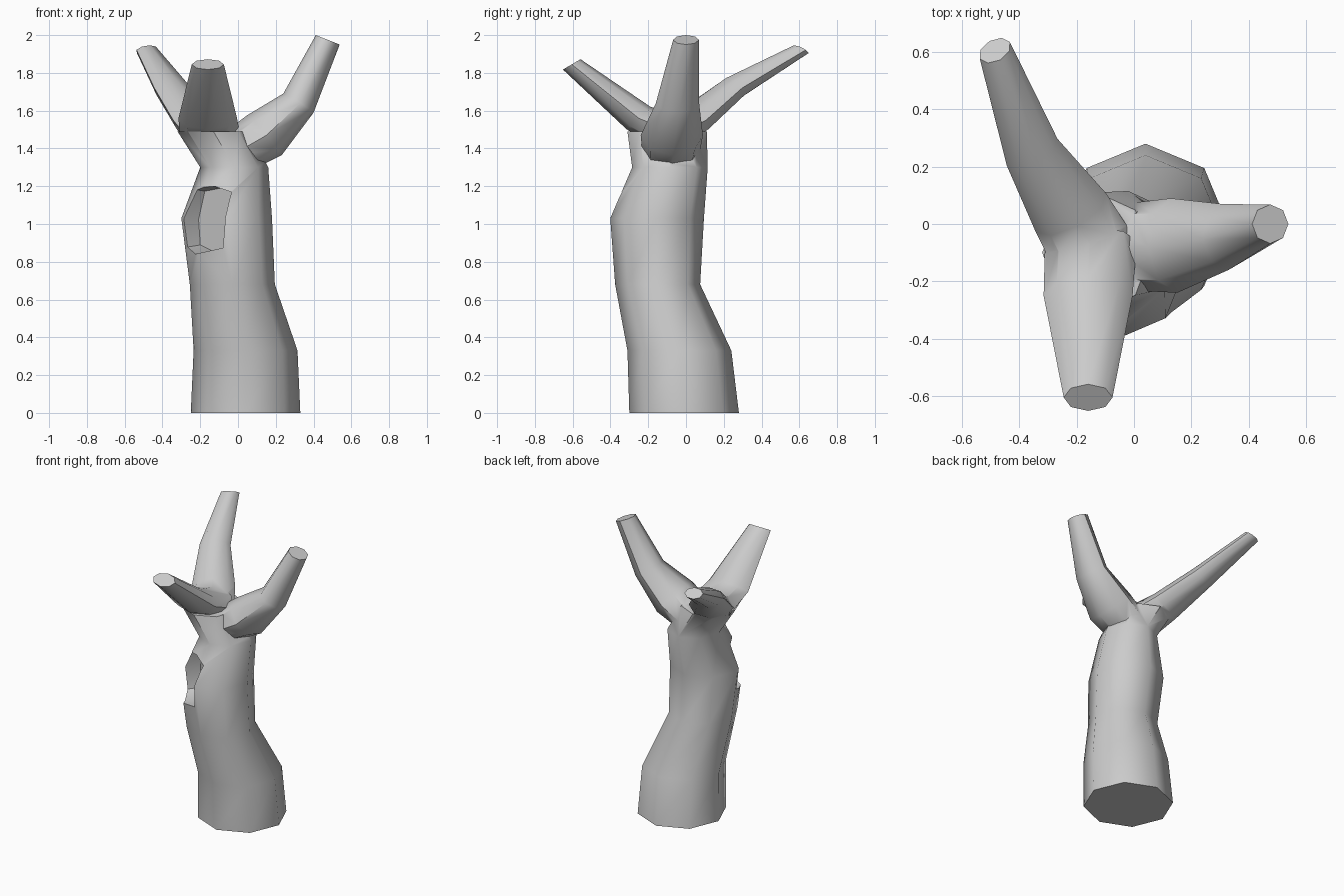
import bpy, bmesh, math
from mathutils import Vector

if "Cube" in bpy.data.objects:
    bpy.data.objects.remove(bpy.data.objects["Cube"])

N = 8


def loft(name, rings):
    """Eight-sided tube; each ring is (centre, normal, half width, half thickness)."""
    bm = bmesh.new()
    loops = []
    for c, n, a, b in rings:
        n = Vector(n).normalized()
        side = Vector((0, 0, 1)).cross(n)
        side = side.normalized() if side.length > 0.01 else Vector((1, 0, 0))
        up = n.cross(side)
        loops.append([bm.verts.new(Vector(c) + side * a * math.cos(t) + up * b * math.sin(t))
                      for t in (2 * math.pi * i / N for i in range(N))])
    for lo, hi in zip(loops, loops[1:]):
        for i in range(N):
            j = (i + 1) % N
            bm.faces.new((lo[i], lo[j], hi[j], hi[i]))
    bm.faces.new(loops[0][::-1])
    bm.faces.new(loops[-1])
    bmesh.ops.recalc_face_normals(bm, faces=bm.faces)
    me = bpy.data.meshes.new(name)
    bm.to_mesh(me)
    bm.free()
    ob = bpy.data.objects.new(name, me)
    bpy.context.collection.objects.link(ob)
    return ob


def boolean(target, other, op):
    m = target.modifiers.new(op.title(), 'BOOLEAN')
    m.operation, m.object, m.solver = op, other, 'EXACT'
    bpy.context.view_layer.objects.active = target
    bpy.ops.object.modifier_apply(modifier=m.name)
    bpy.data.objects.remove(other)


# Bent trunk
Z = (0, 0, 1)
trunk = loft("tree_trunk", [
    ((0.04, -0.01, 0.0), Z, 0.29, 0.29),
    ((0.04, -0.035, 0.33), Z, 0.275, 0.275),
    ((-0.03, -0.15, 0.68), Z, 0.225, 0.225),
    ((-0.06, -0.153, 1.03), Z, 0.24, 0.248),
    ((-0.02, -0.085, 1.30), Z, 0.18, 0.20),
    ((-0.13, -0.10, 1.49), Z, 0.19, 0.21)])

# Three tapering branches
right_branch = loft("right_branch", [
    ((-0.04, -0.08, 1.36), (0.75, 0, 0.65), 0.15, 0.12),
    ((0.14, -0.075, 1.47), (0.75, 0.05, 0.65), 0.165, 0.14),
    ((0.32, -0.045, 1.64), (0.53, 0.05, 0.85), 0.115, 0.095),
    ((0.475, 0.0, 1.975), (0.37, 0, 0.93), 0.068, 0.068)])
back_branch = loft("back_branch", [
    ((-0.14, -0.10, 1.47), (-0.3, 0.7, 0.45), 0.15, 0.11),
    ((-0.22, 0.04, 1.55), (-0.35, 0.65, 0.6), 0.14, 0.085),
    ((-0.355, 0.25, 1.72), (-0.4, 0.75, 0.7), 0.10, 0.068),
    ((-0.485, 0.605, 1.922), (-0.25, 0.45, 0.8), 0.06, 0.045)])
front_branch = loft("front_branch", [
    ((-0.15, -0.06, 1.48), (0, -0.8, 0.4), 0.16, 0.11),
    ((-0.16, -0.25, 1.56), (0, -0.68, 0.73), 0.155, 0.087),
    ((-0.16, -0.605, 1.845), (0, -0.5, 0.85), 0.085, 0.054)])
for branch in (right_branch, back_branch, front_branch):
    boolean(trunk, branch, 'UNION')

# Hollow on the front left of the trunk
d = Vector((-1, -1, 0)).normalized()
t = Vector((1, -1, 0)).normalized()
core = Vector((-0.06, -0.153, 1.025)) + t * 0.015


def hollow_outline(depth, s):
    pts = [(-0.165, 0), (-0.15, -0.16), (-0.05, -0.195), (0.14, -0.165),
           (0.165, 0), (0.155, 0.165), (0.04, 0.195), (-0.11, 0.175)]
    return [core + d * depth + t * x * s + Vector((0, 0, z * s)) for x, z in pts]


bm = bmesh.new()
inner, outer = ([bm.verts.new(p) for p in hollow_outline(*a)] for a in ((0.085, 0.85), (0.4, 1.1)))
for i in range(N):
    j = (i + 1) % N
    bm.faces.new((inner[i], inner[j], outer[j], outer[i]))
bm.faces.new(inner[::-1])
bm.faces.new(outer)
bmesh.ops.recalc_face_normals(bm, faces=bm.faces)
me = bpy.data.meshes.new("hollow_cutter")
bm.to_mesh(me)
bm.free()
cutter = bpy.data.objects.new("hollow_cutter", me)
bpy.context.collection.objects.link(cutter)
cutter.hide_render = True
boolean(trunk, cutter, 'DIFFERENCE')

# Smooth bark, sharp rims
bpy.ops.object.select_all(action='DESELECT')
trunk.select_set(True)
bpy.context.view_layer.objects.active = trunk
bpy.ops.object.shade_smooth_by_angle(angle=math.radians(50))
